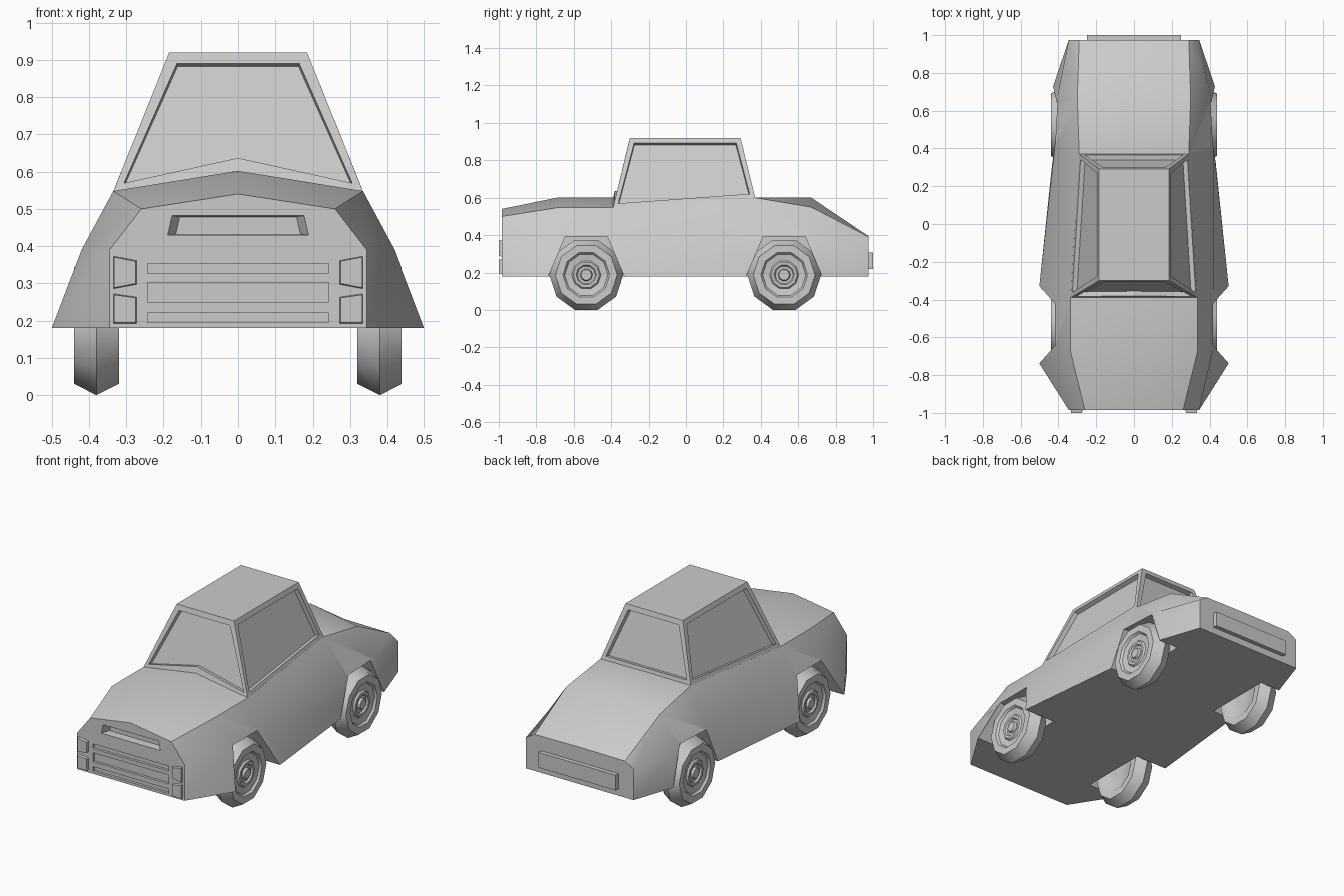
import bpy, bmesh, math
from mathutils import Vector

if "Cube" in bpy.data.objects:
    bpy.data.objects.remove(bpy.data.objects["Cube"])


def finish(bm, name, angle=35):
    bmesh.ops.recalc_face_normals(bm, faces=bm.faces)
    me = bpy.data.meshes.new(name)
    bm.to_mesh(me)
    bm.free()
    ob = bpy.data.objects.new(name, me)
    bpy.context.collection.objects.link(ob)
    smooth(ob, angle)
    return ob


def smooth(ob, angle):
    bpy.ops.object.select_all(action='DESELECT')
    ob.select_set(True)
    bpy.context.view_layer.objects.active = ob
    bpy.ops.object.shade_smooth_by_angle(angle=math.radians(angle))


def loft(name, rings, angle=35):
    """Skin a row of closed rings and cap both ends."""
    bm = bmesh.new()
    vs = [[bm.verts.new(p) for p in r] for r in rings]
    n = len(vs[0])
    for a, b in zip(vs, vs[1:]):
        for i in range(n):
            j = (i + 1) % n
            bm.faces.new((a[i], a[j], b[j], b[i]))
    bm.faces.new(vs[0])
    bm.faces.new(vs[-1])
    return finish(bm, name, angle)


def front_prism(name, poly, y0, y1, grow=1.0):
    """Extrude an x,z outline along y, scaling the far end about its centre."""
    c = sum((Vector(p) for p in poly), Vector((0, 0))) / len(poly)
    far = [c + (Vector(p) - c) * grow for p in poly]
    return loft(name, [[(x, y0, z) for x, z in poly], [(x, y1, z) for x, z in far]])


# Body: half sections of (x, y, z) from sill to centre line, front to back
sections = [
    [(.345, -.985, .18), (.345, -.985, .39), (.26, -.985, .50), (0, -.985, .54)],
    [(.50, -.74, .18), (.42, -.66, .39), (.335, -.68, .548), (0, -.68, .602)],
    [(.50, -.32, .18), (.42, -.39, .39), (.335, -.39, .548), (0, -.39, .602)],
    [(.432, .33, .18), (.42, .40, .39), (.29, .37, .60), (0, .37, .602)],
    [(.428, .73, .18), (.405, .68, .39), (.30, .67, .55), (0, .67, .60)],
    [(.345, .975, .18), (.345, .975, .36), (.29, .975, .392), (0, .975, .395)],
]
rings = [s + [(-x, y, z) for x, y, z in reversed(s[:3])] for s in sections]
body = loft("body", rings)

# Cutters: wheel wells, air intake and grille slots
cutters = []
for yc in (-.533, .525):
    arch = [(-.237, .10), (-.112, .393), (.112, .393), (.237, .10)]
    for s in (1, -1):
        cutters.append(loft("well_cutter", [[(s * x, yc + y, z) for y, z in arch]
                                            for x in (.30, .60)]))
cutters.append(front_prism("intake_cutter", [(-.19, .43), (.19, .43), (.178, .482), (-.178, .482)],
                           -.987, -.94, .88))
for z0, z1 in ((.195, .221), (.25, .302), (.326, .354)):
    cutters.append(front_prism("slot_cutter", [(-.243, z0), (.243, z0), (.243, z1), (-.243, z1)],
                               -1.01, -.97))
bpy.context.view_layer.objects.active = body
for c in cutters:
    m = body.modifiers.new("cut", 'BOOLEAN')
    m.operation, m.solver, m.object = 'DIFFERENCE', 'EXACT', c
    bpy.context.view_layer.objects.active = body
    bpy.ops.object.modifier_apply(modifier=m.name)
for c in cutters:
    bpy.data.objects.remove(c)
smooth(body, 35)

# Cabin with recessed windows
bm = bmesh.new()
fr, fl, fc, br, bl = [bm.verts.new(p) for p in (
    (.335, -.39, .547), (-.335, -.39, .547), (0, -.39, .601), (.29, .37, .60), (-.29, .37, .60))]
tfr, tfl, tbr, tbl = [bm.verts.new(p) for p in (
    (.185, -.30, .92), (-.185, -.30, .92), (.185, .292, .92), (-.185, .292, .92))]
panes = [bm.faces.new(f) for f in (
    (fl, fc, fr, tfr, tfl), (fr, br, tbr, tfr), (br, bl, tbl, tbr), (bl, fl, tfl, tbl))]
bm.faces.new((tfl, tfr, tbr, tbl))
bm.normal_update()
bmesh.ops.inset_individual(bm, faces=panes, thickness=.037)
bmesh.ops.inset_individual(bm, faces=panes, thickness=.003, depth=-.025)
finish(bm, "cabin", 20)

# Headlights: two stacked slanted lamps on each side
lamps = {"upper": [(.272, .297), (.335, .285), (.335, .374), (.272, .362)],
         "lower": [(.272, .192), (.335, .192), (.335, .273), (.272, .264)]}
for key, poly in lamps.items():
    for s, side in ((1, "right"), (-1, "left")):
        front_prism(f"{key}_headlight_{side}", [(s * x, z) for x, z in poly], -.98, -1.0, .92)

# Rear plate
front_prism("rear_plate", [(-.248, .22), (.248, .22), (.248, .308), (-.248, .308)], .97, 1.0)

# Wheels: ten-sided tyre with stepped hub; profile is (offset outward, radius)
profile = [(-.05, .03), (-.05, .11), (-.06, .125), (-.06, .165), (0, .197), (.06, .165),
           (.06, .125), (.048, .115), (.042, .078), (.052, .07), (.052, .055),
           (.042, .048), (.042, .034), (.055, .028), (.055, .012)]
for yc, end in ((-.533, "front"), (.525, "rear")):
    for s, side in ((1, "right"), (-1, "left")):
        loft(f"{end}_wheel_{side}",
             [[(s * (.38 + d), yc + r * math.cos(k * math.pi / 5), .1875 + r * math.sin(k * math.pi / 5))
               for k in range(10)] for d, r in profile], 40)
